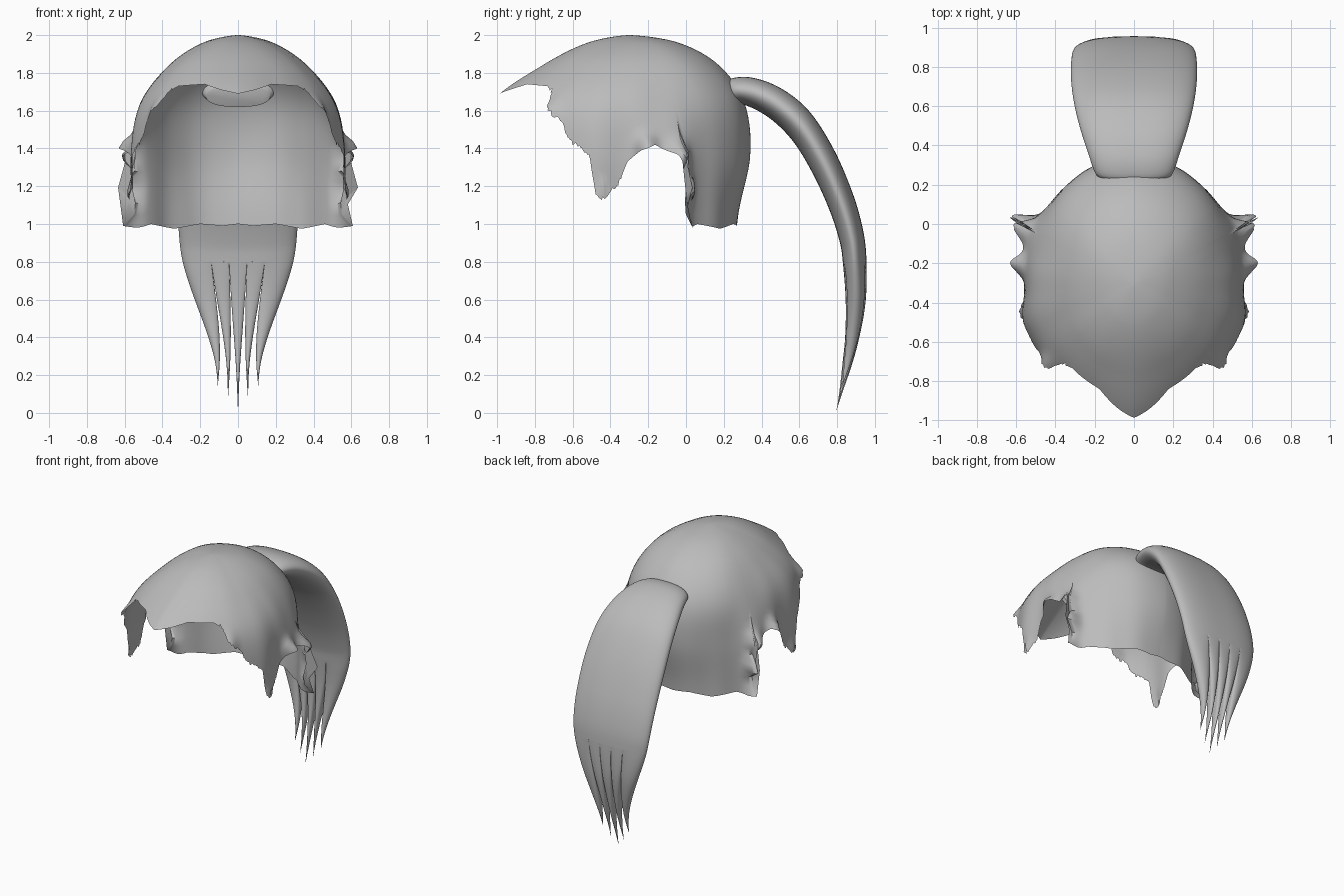
import bpy, bmesh, math, random

if "Cube" in bpy.data.objects:
    bpy.data.objects.remove(bpy.data.objects["Cube"])

random.seed(4)
grey = bpy.data.materials.new("hair_grey")
grey.diffuse_color = (0.5, 0.5, 0.5, 1)
grey.use_nodes = True
grey.node_tree.nodes["Principled BSDF"].inputs["Base Color"].default_value = grey.diffuse_color


def spline(rows, t):
    """Catmull-Rom through equally spaced rows of numbers."""
    n = len(rows) - 1
    i = min(int(t), n - 1)
    f = t - i
    a, b, c, d = (rows[min(max(k, 0), n)] for k in (i - 1, i, i + 1, i + 2))
    return [0.5 * (2 * q + (r - p) * f + (2 * p - 5 * q + 4 * r - s) * f * f
                   + (3 * q - p - 3 * r + s) * f ** 3)
            for p, q, r, s in zip(a, b, c, d)]


def lookup(table, x):
    for (x0, y0), (x1, y1) in zip(table, table[1:]):
        if x <= x1:
            return y0 + (y1 - y0) * (x - x0) / (x1 - x0)
    return table[-1][1]


def loft(name, rings, cap_start=False, cap_end=False, weld=False):
    """Join closed rings of points into one smooth skin."""
    bm = bmesh.new()
    vs = [[bm.verts.new(p) for p in ring] for ring in rings]
    n = len(vs[0])
    for a, b in zip(vs, vs[1:]):
        for i in range(n):
            j = (i + 1) % n
            bm.faces.new((a[i], a[j], b[j], b[i]))
    if cap_start:
        bm.faces.new(vs[0])
    if cap_end:
        bm.faces.new(vs[-1])
    if weld:
        bmesh.ops.remove_doubles(bm, verts=bm.verts, dist=0.0002)
    bmesh.ops.recalc_face_normals(bm, faces=bm.faces)
    me = bpy.data.meshes.new(name)
    bm.to_mesh(me)
    bm.free()
    me.materials.append(grey)
    ob = bpy.data.objects.new(name, me)
    bpy.context.collection.objects.link(ob)
    bpy.ops.object.select_all(action='DESELECT')
    ob.select_set(True)
    bpy.context.view_layer.objects.active = ob
    bpy.ops.object.shade_smooth_by_angle(angle=math.radians(50))
    return ob


# Cap: radius at six depths, for nine directions from front to back
DOME = [(0, .22, .46, .74, .90, .90),
        (0, .21, .43, .64, .70, .70),
        (0, .19, .40, .58, .62, .60),
        (0, .175, .37, .545, .60, .58),
        (0, .18, .365, .515, .56, .55),
        (0, .20, .385, .52, .60, .60),
        (0, .23, .43, .56, .59, .585),
        (0, .25, .46, .60, .625, .585),
        (0, .26, .475, .61, .64, .57)]

# Hairline height by direction: fringe, sideburn, ear arch, nape
HAIRLINE = [(0, 1.69), (8, 1.71), (18, 1.74), (36, 1.73), (42, 1.70),
            (45, 1.62), (49, 1.58), (54, 1.54), (57, 1.45), (63, 1.41),
            (69, 1.37), (73, 1.15), (77, 1.13), (80, 1.18), (84, 1.21),
            (89, 1.33), (96, 1.39), (103, 1.42), (113, 1.37), (117, 1.29),
            (118.5, 0.99), (122, 0.98), (128, 1.0), (145, 0.975),
            (160, 1.0), (172, 0.99), (180, 1.0)]

# Flicked-out tufts: direction, height, spreads, amount
TUFTS = [(116, 1.36, 5, .06, .08), (119, 1.19, 4, .05, .12),
         (118, .98, 4, .06, .09), (99, 1.41, 5, .05, .07),
         (46, 1.58, 5, .07, .04), (76, 1.16, 4, .04, .03)]

STEPS, ROWS = 240, 32
jitter = [random.uniform(-.012, .012) for _ in range(STEPS + 1)]


def cap_point(k, row):
    i = abs(k)
    a = 180 * i / STEPS
    edge = lookup(HAIRLINE, a)
    if 38 < a < 86:
        edge += jitter[i]
    w = math.sqrt(2 - edge) * row / ROWS
    z = 2 - w * w
    r = spline([(v,) for v in spline(DOME, a / 22.5)], w * 5)[0]
    for ta, tz, da, dz, amount in TUFTS:
        r += amount * math.exp(-((a - ta) / da) ** 2 - ((z - tz) / dz) ** 2)
    # soft combed waves near the sides
    r += .006 * w ** 3 * math.sin(math.radians(a * 16)) * math.sin(math.radians(a))
    t = math.radians(a) * (1 if k >= 0 else -1)
    return (r * math.sin(t), -.3 - r * math.cos(t), z)


loft("hair_cap", [[cap_point(k, row) for k in range(-STEPS, STEPS)]
                  for row in range(ROWS + 1)], weld=True)

# Ponytail stations: outer y, z, inner y, z, half width
TAIL = [(.21, 1.73, .26, 1.62, .17), (.24, 1.77, .29, 1.635, .20),
        (.35, 1.775, .38, 1.60, .235), (.50, 1.72, .48, 1.53, .275),
        (.65, 1.60, .58, 1.42, .305), (.78, 1.40, .68, 1.25, .32),
        (.88, 1.17, .765, 1.06, .32), (.935, .98, .815, .90, .312),
        (.955, .82, .83, .80, .295), (.952, .60, .845, .60, .245),
        (.92, .40, .84, .40, .19), (.87, .20, .815, .22, .135),
        (.80, .005, .79, .005, .09)]
SPLIT = 8


def tail_ring(v, f0, f1, tip_x=0, k=0, n=16):
    """Flattened section between width fractions f0 and f1, pinched by k."""
    yo, zo, yi, zi, half = spline(TAIL, v)
    ring = []
    for side in (1, -1):
        for i in range(n + 1):
            u = i / n if side > 0 else 1 - i / n
            u = .5 - .5 * math.cos(math.pi * u)
            f = f0 + (f1 - f0) * u
            h = side * .5 * max(0, 1 - abs(f) ** 2.6) ** .5
            # strands become rounder towards their tips
            h += (side * .5 * math.sqrt(max(0, 4 * u * (1 - u))) - h) * k
            h *= 1 - k ** 4
            x = f * half + (tip_x - f * half) * k ** 1.8
            ring.append((x, (yo + yi) / 2 + (yo - yi) * h,
                         (zo + zi) / 2 + (zo - zi) * h))
    return ring


loft("ponytail_body", [tail_ring(SPLIT * i / 40, -1, 1, n=40) for i in range(41)],
     cap_start=True, weld=True)

# Five tapering strands below the split
BOUNDS = [-1, -.48, -.16, .16, .48, 1]
for s, (f0, f1) in enumerate(zip(BOUNDS, BOUNDS[1:])):
    off = s - 2
    end = (12, 11.65, 11.32)[abs(off)]
    rings = [tail_ring(SPLIT + (end - SPLIT) * i / 24, f0, f1, off * .054, i / 24)
             for i in range(25)]
    loft(f"ponytail_strand_{s + 1}", rings, weld=True)
